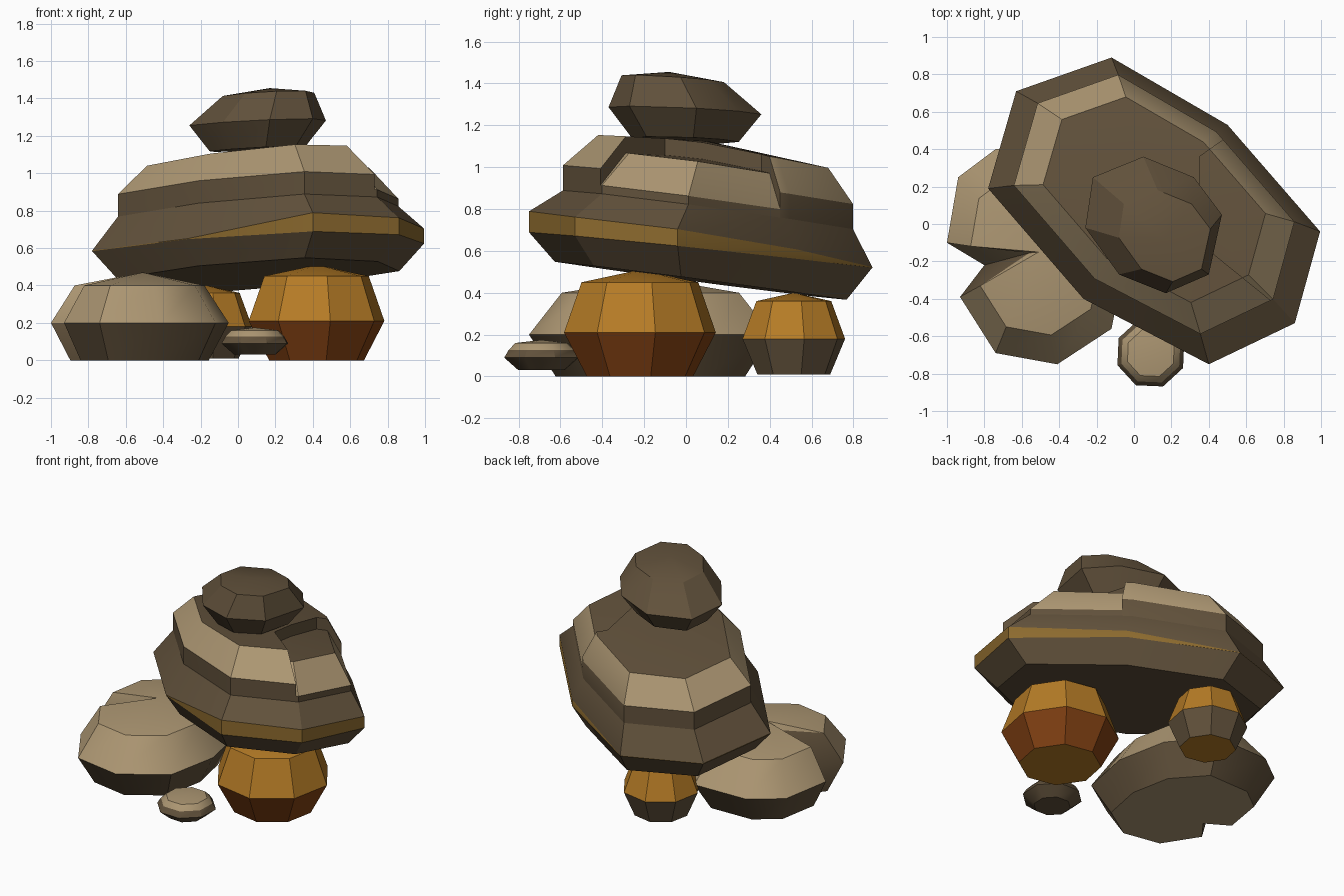
import bpy, bmesh, math
from mathutils import Vector

cube = bpy.data.objects.get("Cube")
if cube:
    bpy.data.objects.remove(cube, do_unlink=True)


def material(name, rgb):
    lin = [((c / 255 + 0.055) / 1.055) ** 2.4 for c in rgb] + [1]
    m = bpy.data.materials.new(name)
    m.use_nodes = True
    m.diffuse_color = lin
    m.node_tree.nodes["Principled BSDF"].inputs["Base Color"].default_value = lin
    return m


BROWN, TAN, ORANGE, GOLD, RUST = range(5)
MATS = [material("brown stone", (97, 81, 59)), material("tan stone", (172, 150, 114)),
        material("orange stone", (182, 124, 38)), material("gold stripe", (140, 106, 46)),
        material("rust stone", (128, 64, 18))]


def finish(bm, name, angle):
    bmesh.ops.recalc_face_normals(bm, faces=bm.faces)
    me = bpy.data.meshes.new(name)
    bm.to_mesh(me)
    bm.free()
    for m in MATS:
        me.materials.append(m)
    ob = bpy.data.objects.new(name, me)
    bpy.context.collection.objects.link(ob)
    smooth(ob, angle)
    return ob


def activate(ob):
    bpy.ops.object.select_all(action='DESELECT')
    ob.select_set(True)
    bpy.context.view_layer.objects.active = ob


def smooth(ob, angle):
    activate(ob)
    bpy.ops.object.shade_smooth_by_angle(angle=math.radians(angle))


def ring(outline, centre, scale, z, tilt=(0, 0), shift=(0, 0)):
    """Scaled copy of an outline, lying on a tilted plane."""
    pts = []
    for p in outline:
        x = centre[0] + (p[0] - centre[0]) * scale + shift[0]
        y = centre[1] + (p[1] - centre[1]) * scale + shift[1]
        pts.append(Vector((x, y, z + tilt[0] * x + tilt[1] * y)))
    return pts


def loft(name, rings, apex, bottom, bands, top, angle=38, special=None):
    """Bridge rings from bottom to top and close with a low peak."""
    bm = bmesh.new()
    rows = [[bm.verts.new(p) for p in r] for r in rings]
    bm.faces.new(rows[0]).material_index = bottom
    n = len(rows[0])
    for k, (a, b) in enumerate(zip(rows, rows[1:])):
        for i in range(n):
            j = (i + 1) % n
            f = bm.faces.new((a[i], a[j], b[j], b[i]))
            f.material_index = (special or {}).get((k, i), bands[k])
    peak = bm.verts.new(apex)
    for i in range(n):
        bm.faces.new((rows[-1][i], rows[-1][(i + 1) % n], peak)).material_index = top
    return finish(bm, name, angle)


def round_stone(name, centre, radius, levels, peak, bottom, bands, top, turn=0.2):
    outline = [(centre[0] + radius * math.cos(turn + i * math.pi / 4),
                centre[1] + radius * math.sin(turn + i * math.pi / 4)) for i in range(8)]
    rings = [ring(outline, centre, s, z) for s, z in levels]
    return loft(name, rings, (*centre, peak), bottom, bands, top)


# Supporting stones
round_stone("front_orange_stone", (0.42, -0.22), 0.37, [(0.7, 0), (1, 0.21), (0.77, 0.45)],
            0.51, ORANGE, [RUST, ORANGE], ORANGE)
round_stone("back_orange_stone", (-0.17, 0.515), 0.25, [(0.71, 0.01), (1, 0.18), (0.73, 0.36)],
            0.4, ORANGE, [BROWN, ORANGE], ORANGE)
round_stone("pebble", (0.09, -0.69), 0.19, [(0.62, 0.03), (1, 0.09), (0.88, 0.127), (0.7, 0.16)],
            0.175, BROWN, [BROWN, BROWN, TAN], TAN, 0.35)

# Wide tan stone with a crack in its side; the crack is one inward corner
CRACK = 3
wide = [(-0.35, 0.41), (-0.74, 0.4), (-0.94, 0.25), (-1, -0.1), (-0.8, -0.22), (-0.93, -0.39),
        (-0.74, -0.69), (-0.41, -0.75), (-0.12, -0.56), (-0.05, -0.2), (-0.12, 0.15)]
mid = (-0.53, -0.17)
wide_rings = [ring(wide, mid, s, z) for s, z in ((0.78, 0), (1, 0.2), (0.73, 0.4))]
wide_rings[2][CRACK + 1] = Vector((-0.56, -0.155, 0.42))
loft("cracked_stone", wide_rings, (-0.51, -0.15, 0.47), TAN, [BROWN, TAN], TAN,
     special={(1, CRACK + 1): BROWN})

# Large tilted slab: lower body with a tapering stripe
slab = [(-0.12, 0.89), (-0.63, 0.71), (-0.78, 0.19), (-0.27, -0.4),
        (0.4, -0.75), (0.86, -0.53), (0.995, -0.04), (0.5, 0.53)]
stripe = [0.003, 0.003, 0.003, 0.003, 0.1, 0.09, 0.08, 0.045]
mid = (0.11, 0.07)
edge = ring(slab, mid, 1, 0.61, (0.01, -0.1))
band_top = [p + Vector((0, 0, h)) for p, h in zip(edge, stripe)]
shoulder = ring(slab, mid, 0.845, 0.807, (0.02, -0.127), (0, 0.035))
loft("slab_base", [ring(slab, mid, 0.85, 0.465, (0.01, -0.127)), edge, band_top, shoulder],
     (0.11, 0.1, 0.81), BROWN, [BROWN, GOLD, BROWN], BROWN, 28)

# Slab top: low wall, tan bevel and flat crown, with a sunken block on one side
wall = [p + Vector((0, 0, 0.12)) for p in shoulder]
crown = ring(slab, mid, 0.67, 1.087, (0.04, -0.13), (0, 0.06))


def slab_top(name):
    return loft(name, [shoulder, wall, crown], (0.1, 0.1, 1.125), BROWN, [BROWN, TAN], BROWN, 28)


def chip_cutter():
    outline = [(0.35, 0.36), (0.35, -0.1), (0.77, -0.44), (1.2, -0.7), (1.2, 0.7), (0.52, 0.48)]
    bm = bmesh.new()
    face = bm.faces.new([bm.verts.new((x, y, 0.4)) for x, y in outline])
    grown = bmesh.ops.extrude_face_region(bm, geom=[face])["geom"]
    bmesh.ops.translate(bm, vec=(0, 0, 1.2),
                        verts=[g for g in grown if isinstance(g, bmesh.types.BMVert)])
    return finish(bm, "chip_cutter", 10)


cutter = chip_cutter()
cutter.hide_render = True
for name, operation in (("slab_crown", 'DIFFERENCE'), ("sunken_block", 'INTERSECT')):
    part = slab_top(name)
    mod = part.modifiers.new("Chip", 'BOOLEAN')
    mod.object, mod.operation, mod.solver = cutter, operation, 'EXACT'
    activate(part)
    bpy.ops.object.modifier_apply(modifier=mod.name)
    if operation == 'INTERSECT':
        part.data.transform(part.matrix_world.Translation((0, 0, -0.08)))
    smooth(part, 28)
bpy.data.objects.remove(cutter, do_unlink=True)

# Cap stone
cap = [(0.05, 0.36), (-0.22, 0.25), (-0.26, -0.02), (-0.08, -0.27),
       (0.17, -0.37), (0.4, -0.27), (0.47, 0.05), (0.32, 0.25)]
mid = (0.1, 0)
loft("cap_stone", [ring(cap, mid, 0.7, 1.125, (0.05, -0.03)),
                   ring(cap, mid, 1, 1.265, (0.04, -0.04)),
                   ring(cap, mid, 0.67, 1.412, (0.04, -0.06), (0.06, -0.06))],
     (0.17, -0.08, 1.455), BROWN, [BROWN, BROWN], BROWN, 28)
